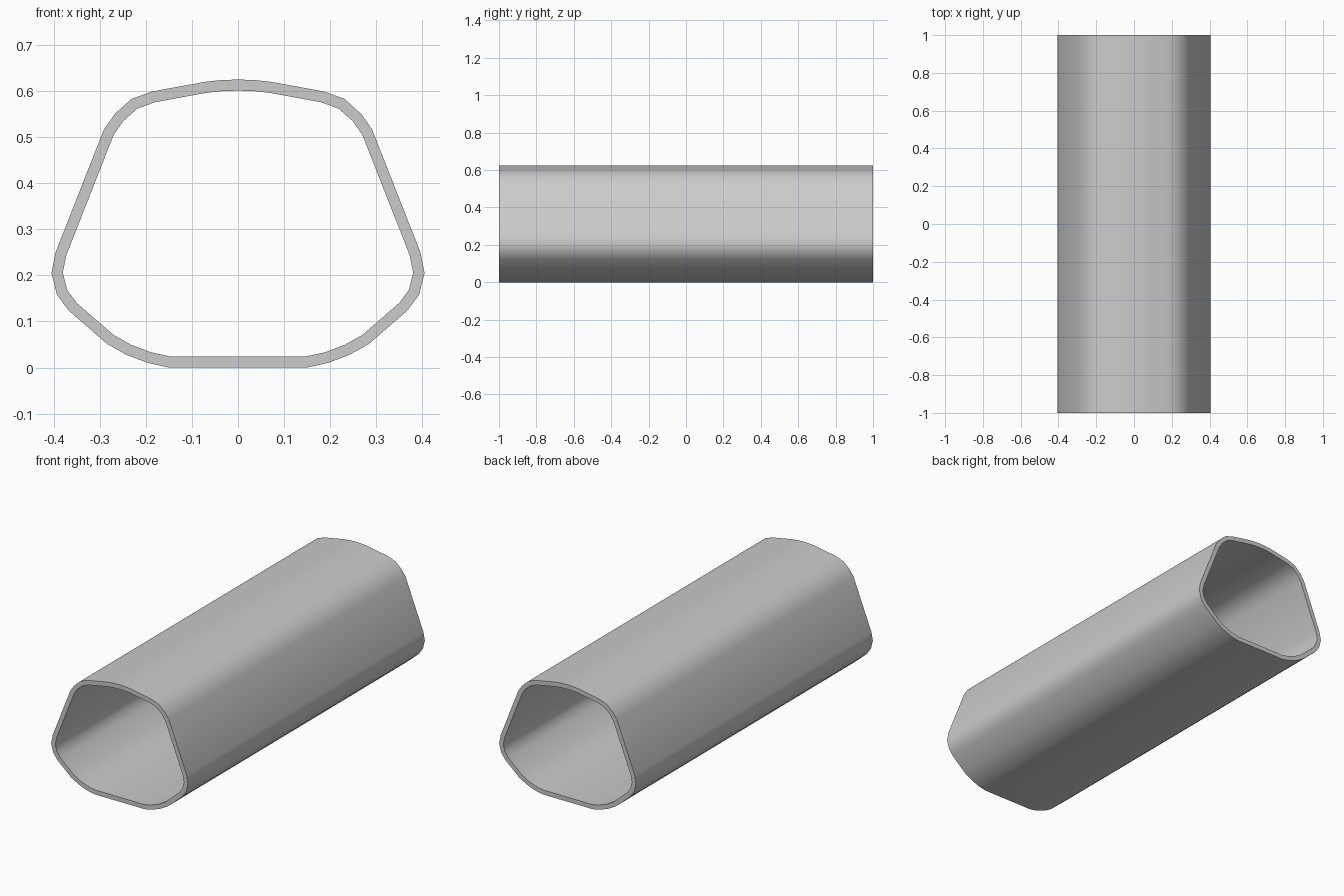
import bpy
import bmesh
import math
from mathutils import Vector

if "Cube" in bpy.data.objects:
    bpy.data.objects.remove(bpy.data.objects["Cube"])

LENGTH, WALL = 2.0, 0.024

# right half of the outer cross-section (x, z), bottom to top
half = [(0.15, 0.0), (0.196, 0.01), (0.243, 0.028), (0.284, 0.051),
        (0.368, 0.124), (0.393, 0.158), (0.405, 0.205), (0.396, 0.25),
        (0.291, 0.517), (0.267, 0.551), (0.231, 0.583), (0.187, 0.599),
        (0.072, 0.62), (0.036, 0.624), (0.0, 0.625)]
outer = [Vector(p) for p in half]
outer += [Vector((-x, z)) for x, z in reversed(half[:-1])]


def inset(loop, d):
    """Mitred inward offset of a counter-clockwise loop."""
    result = []
    for i, p in enumerate(loop):
        a = (p - loop[i - 1]).normalized()
        b = (loop[(i + 1) % len(loop)] - p).normalized()
        na, nb = Vector((-a.y, a.x)), Vector((-b.y, b.x))
        result.append(p + (na + nb) * d / (1 + na.dot(nb)))
    return result


# hollow tube: outer and inner walls joined by rims at both ends
inner = inset(outer, WALL)
bm = bmesh.new()
rings = [[bm.verts.new((p.x, y, p.y)) for p in loop]
         for loop, y in ((outer, -LENGTH / 2), (outer, LENGTH / 2),
                         (inner, LENGTH / 2), (inner, -LENGTH / 2))]
n = len(outer)
for r in range(4):
    a, b = rings[r], rings[(r + 1) % 4]
    for i in range(n):
        j = (i + 1) % n
        bm.faces.new((a[i], a[j], b[j], b[i]))
bmesh.ops.recalc_face_normals(bm, faces=bm.faces)

mesh = bpy.data.meshes.new("tunnel_tube")
bm.to_mesh(mesh)
bm.free()
tube = bpy.data.objects.new("tunnel_tube", mesh)
bpy.context.collection.objects.link(tube)

# smooth walls, sharp rims
bpy.context.view_layer.objects.active = tube
tube.select_set(True)
bpy.ops.object.shade_smooth_by_angle(angle=math.radians(40))
